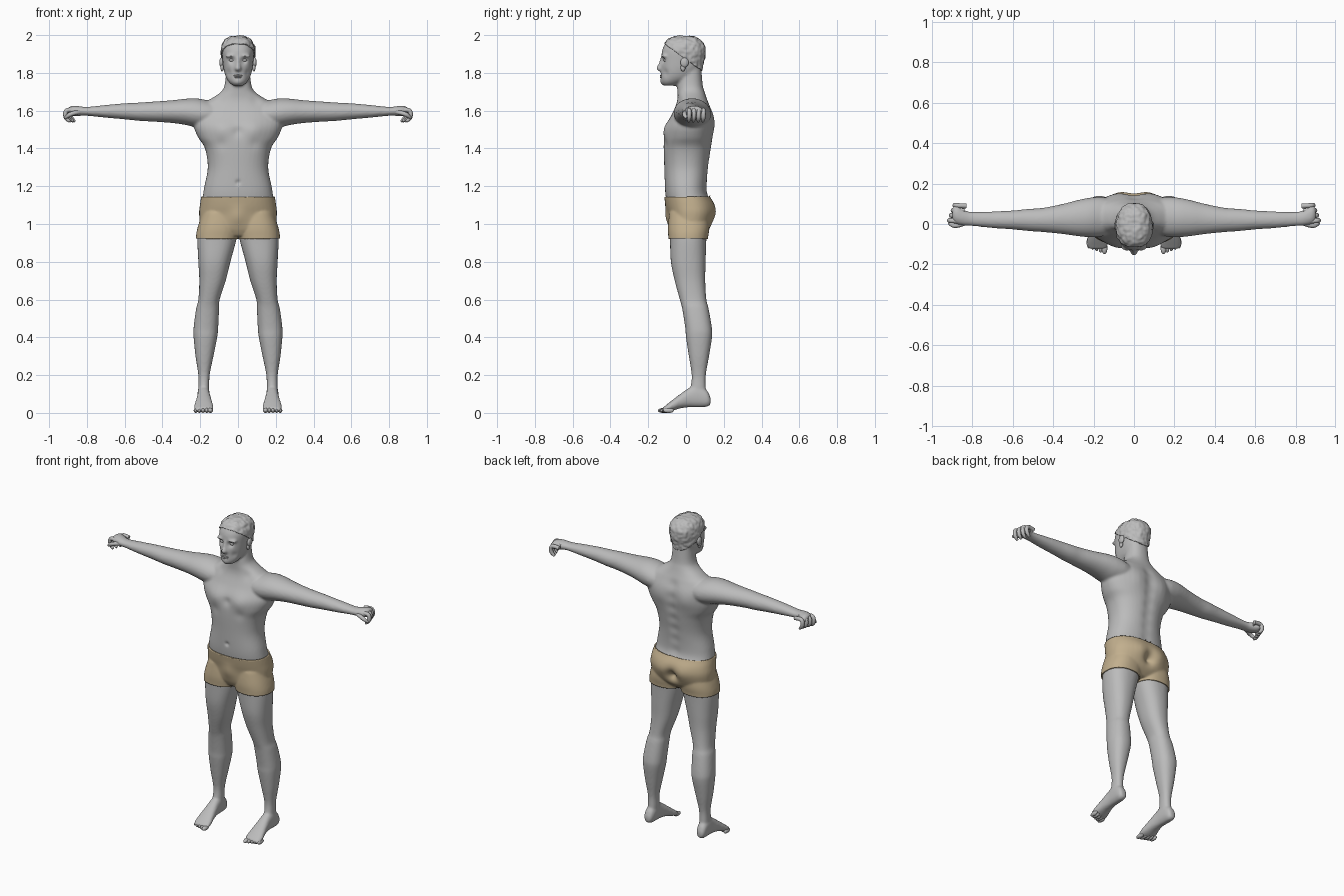
import bpy, bmesh, math
from mathutils import Vector, Matrix, noise

cube = bpy.data.objects.get("Cube")
if cube:
    bpy.data.objects.remove(cube, do_unlink=True)


def material(name, colour):
    mat = bpy.data.materials.new(name)
    mat.use_nodes = True
    mat.diffuse_color = colour
    mat.node_tree.nodes["Principled BSDF"].inputs["Base Color"].default_value = colour
    return mat


SKIN = material("grey skin", (0.5, 0.5, 0.5, 1))
TAN = material("tan cloth", (0.54, 0.43, 0.27, 1))


def add_object(name, data, mat):
    data.materials.clear()
    data.materials.append(mat)
    obj = bpy.data.objects.new(name, data)
    bpy.context.collection.objects.link(obj)
    return obj


def finish(name, bm, mat, fix_normals=True):
    if fix_normals:
        bmesh.ops.recalc_face_normals(bm, faces=bm.faces)
    mesh = bpy.data.meshes.new(name)
    bm.to_mesh(mesh)
    bm.free()
    mesh.shade_smooth()
    return add_object(name, mesh, mat)


def smooth_rows(rows, steps=6):
    """Catmull-Rom interpolation between the measured sections."""
    rows = [Vector(r) for r in rows]
    last = len(rows) - 1
    result = []
    for i in range(last):
        p, q, r, s = (rows[min(max(i + k, 0), last)] for k in (-1, 0, 1, 2))
        for k in range(steps):
            t = k / steps
            result.append(q + (r - p) * (t / 2)
                          + (p * 2 - q * 5 + r * 4 - s) * (t * t / 2)
                          + (q * 3 - p - r * 3 + s) * (t ** 3 / 2))
    return result + [rows[last]]


def loft(bm, rows, axis="z", side=1, power=2.3, segments=40):
    """Rows hold the position on the axis, then the extents across it."""
    rings = []
    for t, a0, a1, b0, b1 in smooth_rows(rows):
        ring = []
        for k in range(segments):
            angle = math.tau * k / segments
            c, s = math.cos(angle), math.sin(angle)
            a = (a0 + a1) / 2 + (a1 - a0) / 2 * math.copysign(abs(c) ** (2 / power), c)
            b = (b0 + b1) / 2 + (b1 - b0) / 2 * math.copysign(abs(s) ** (2 / power), s)
            x, y, z = {"x": (t, a, b), "y": (a, t, b), "z": (a, b, t)}[axis]
            ring.append(bm.verts.new((x * side, y, z)))
        rings.append(ring)
    for low, high in zip(rings, rings[1:]):
        for k in range(segments):
            n = (k + 1) % segments
            bm.faces.new((low[k], low[n], high[n], high[k]))
    bm.faces.new(rings[0])
    bm.faces.new(rings[-1])


def symmetric(rows):
    return [(t, -w, w, front, back) for t, w, front, back in rows]


def blob(bm, centre, radii, side=1):
    x, y, z = centre
    place = Matrix.Translation((x * side, y, z)) @ Matrix.Diagonal((*radii, 1))
    bmesh.ops.create_uvsphere(bm, u_segments=20, v_segments=12, radius=1, matrix=place)


# Sections of the body: position, then low and high extents
TORSO = symmetric([
    (.94, .12, -.06, .08), (.98, .185, -.08, .12), (1.05, .198, -.088, .145),
    (1.1, .194, -.1, .142), (1.15, .186, -.108, .118), (1.2, .178, -.112, .112),
    (1.3, .16, -.115, .12), (1.4, .175, -.118, .135), (1.46, .212, -.115, .142),
    (1.52, .235, -.105, .146), (1.58, .23, -.075, .143), (1.63, .2, -.053, .125),
    (1.665, .14, -.045, .11), (1.7, .09, -.045, .098), (1.74, .07, -.045, .088),
    (1.84, .06, -.03, .08)])
HEAD = symmetric([
    (1.732, .025, -.118, -.05), (1.75, .047, -.13, -.02), (1.78, .065, -.133, .04),
    (1.82, .076, -.132, .075), (1.87, .082, -.13, .092), (1.91, .085, -.128, .098),
    (1.94, .082, -.118, .096), (1.97, .066, -.098, .076), (1.985, .043, -.07, .05),
    (1.99, .015, -.035, .015)])
NOSE = symmetric([
    (1.885, .01, -.135, -.1), (1.85, .011, -.146, -.1),
    (1.825, .018, -.158, -.1), (1.81, .015, -.148, -.1)])
LEG = [
    (1.06, .02, .18, -.08, .11), (.98, .003, .206, -.088, .116), (.92, .008, .215, -.085, .108),
    (.8, .04, .21, -.08, .104), (.7, .065, .205, -.06, .102), (.6, .097, .21, -.033, .108),
    (.55, .1, .222, -.02, .12), (.45, .105, .235, -.004, .137), (.4, .11, .235, 0, .138),
    (.3, .13, .225, .015, .122), (.2, .15, .21, .03, .105), (.13, .152, .21, .025, .105),
    (.08, .155, .21, .03, .105)]
FOOT = [
    (.13, .168, .202, .045, .08), (.11, .155, .213, .032, .12), (.06, .15, .215, .03, .15),
    (.02, .148, .215, .03, .135), (-.03, .14, .222, .024, .1), (-.08, .13, .232, .008, .062),
    (-.112, .13, .23, .003, .036), (-.125, .14, .22, .006, .026)]
ARM = [
    (.08, -.04, .11, 1.53, 1.64), (.16, -.062, .132, 1.51, 1.655), (.22, -.065, .13, 1.512, 1.665),
    (.28, -.06, .118, 1.525, 1.663), (.35, -.05, .1, 1.535, 1.655), (.45, -.04, .08, 1.542, 1.648),
    (.52, -.035, .075, 1.546, 1.643), (.6, -.027, .067, 1.554, 1.639), (.7, -.02, .062, 1.563, 1.63),
    (.8, -.01, .06, 1.573, 1.62), (.84, -.008, .07, 1.572, 1.624), (.88, 0, .093, 1.572, 1.626),
    (.9, .015, .08, 1.58, 1.615)]

# Body: fused from lofted parts
bm = bmesh.new()
loft(bm, TORSO)
loft(bm, HEAD)
loft(bm, NOSE, segments=16)
for side in (-1, 1):
    loft(bm, LEG, side=side)
    loft(bm, FOOT, axis="y", side=side)
    loft(bm, ARM, axis="x", side=side, power=2)
    blob(bm, (.034, -.113, 1.889), (.034, .021, .01), side)
body = finish("body", bm, SKIN)
remesh = body.modifiers.new("fuse", "REMESH")
remesh.mode = "VOXEL"
remesh.voxel_size = 0.007
relax = body.modifiers.new("relax", "SMOOTH")
relax.factor = 0.5
relax.iterations = 7
depsgraph = bpy.context.evaluated_depsgraph_get()
fused = bpy.data.meshes.new_from_object(body.evaluated_get(depsgraph))
bpy.data.objects.remove(body, do_unlink=True)

# Sculpted muscles and facial relief: centre, radius, push
STROKES = [
    ((.085, -.11, 1.5), .055, (0, -.012, 0)), ((0, -.12, 1.49), .025, (0, .008, 0)),
    ((.09, -.12, 1.425), .03, (0, .005, 0)), ((.09, .13, 1.53), .06, (0, .01, 0)),
    ((.07, .145, 1.06), .05, (0, .008, 0)), ((0, .145, 1.03), .035, (0, -.035, 0)),
    ((0, -.1, 1.04), .045, (0, -.014, 0)), ((0, -.114, 1.22), .012, (0, .009, 0)),
    ((.034, -.128, 1.867), .016, (0, .015, 0)), ((0, -.13, 1.75), .018, (0, -.006, 0)),
    ((.05, -.11, 1.8), .02, (-.003, .005, 0)), ((.1, -.06, 1.66), .03, (0, .008, -.006))]
STROKES += [((0, .135, 1.18 + .07 * k), .035, (0, -.009, 0)) for k in range(7)]
bm = bmesh.new()
bm.from_mesh(fused)
for centre, radius, push in STROKES:
    for side in ((-1, 1) if centre[0] else (1,)):
        flip = Vector((side, 1, 1))
        middle, move = Vector(centre) * flip.to_3d().dot((0, 0, 1)), Vector(push)
        middle.x *= side
        move.x *= side
        for v in bm.verts:
            d = (v.co - middle).length_squared / radius ** 2
            if d < 6:
                v.co += move * math.exp(-d)
body = finish("body", bm, SKIN, False)


def shell(name, mat, cuts, lift):
    """Copy the part of the body above every cut and lift it off the skin."""
    bm = bmesh.new()
    bm.from_mesh(body.data)
    for point, normal in cuts:
        bmesh.ops.bisect_plane(bm, geom=bm.verts[:] + bm.edges[:] + bm.faces[:],
                               plane_co=point, plane_no=normal, clear_inner=True)
    bm.normal_update()
    for v in bm.verts:
        v.co += v.normal * lift(v.co)
    return finish(name, bm, mat, False)


# Clothing and cropped hair
shorts = shell("shorts", TAN, [((0, 0, .922), (0, 0, 1)), ((0, 0, 1.143), (0, 0, -1))],
               lambda p: .008)
hem = shorts.modifiers.new("cloth thickness", "SOLIDIFY")
hem.thickness = 0.008
hem.offset = -1
hair = shell("hair", SKIN, [((0, -.1, 1.945), (0, .14, .19))],
             lambda p: .006 + .006 * noise.noise(p * 55))
trim = hair.modifiers.new("hair thickness", "SOLIDIFY")
trim.thickness = 0.008
trim.offset = -1

# Lips
bm = bmesh.new()
blob(bm, (0, -.131, 1.786), (.024, .008, .0045))
blob(bm, (0, -.13, 1.777), (.021, .008, .005))
finish("lips", bm, SKIN)

# Paired details
for side, label in ((1, "left"), (-1, "right")):
    bm = bmesh.new()
    blob(bm, (.034, -.106, 1.867), (.015, .013, .008), side)
    finish("eye_" + label, bm, SKIN)

    bm = bmesh.new()
    blob(bm, (.088, -.008, 1.855), (.011, .022, .026), side)
    blob(bm, (.084, -.016, 1.828), (.009, .013, .02), side)
    finish("ear_" + label, bm, SKIN)

    bm = bmesh.new()
    for k in range(5):
        width = .0145 if k == 0 else .0105
        blob(bm, (.146 + .0195 * k, -.12 + .007 * k, .013), (width, .029, .013), side)
    finish("toes_" + label, bm, SKIN)

    # Curled fingers and thumb
    paths = []
    for k in range(4):
        x, y = .888 - .009 * k, .014 + .025 * k
        paths.append([(x - .03, y, 1.6), (x + .012, y + .002, 1.608),
                      (x + .028, y + .004, 1.59), (x + .022, y + .003, 1.555),
                      (x + .002, y, 1.543)])
    paths.append([(.83, .008, 1.595), (.87, -.008, 1.588), (.9, -.008, 1.575), (.915, .004, 1.56)])
    curve = bpy.data.curves.new("fingers", "CURVE")
    curve.dimensions = "3D"
    curve.bevel_depth = 0.012
    curve.bevel_resolution = 4
    curve.use_fill_caps = True
    for path in paths:
        spline = curve.splines.new("NURBS")
        spline.points.add(len(path) - 1)
        for point, (x, y, z) in zip(spline.points, path):
            point.co = (x * side, y, z, 1)
        spline.points[-1].radius = 0.55
        spline.use_endpoint_u = True
        spline.order_u = 3
    add_object("fingers_" + label, curve, SKIN)
